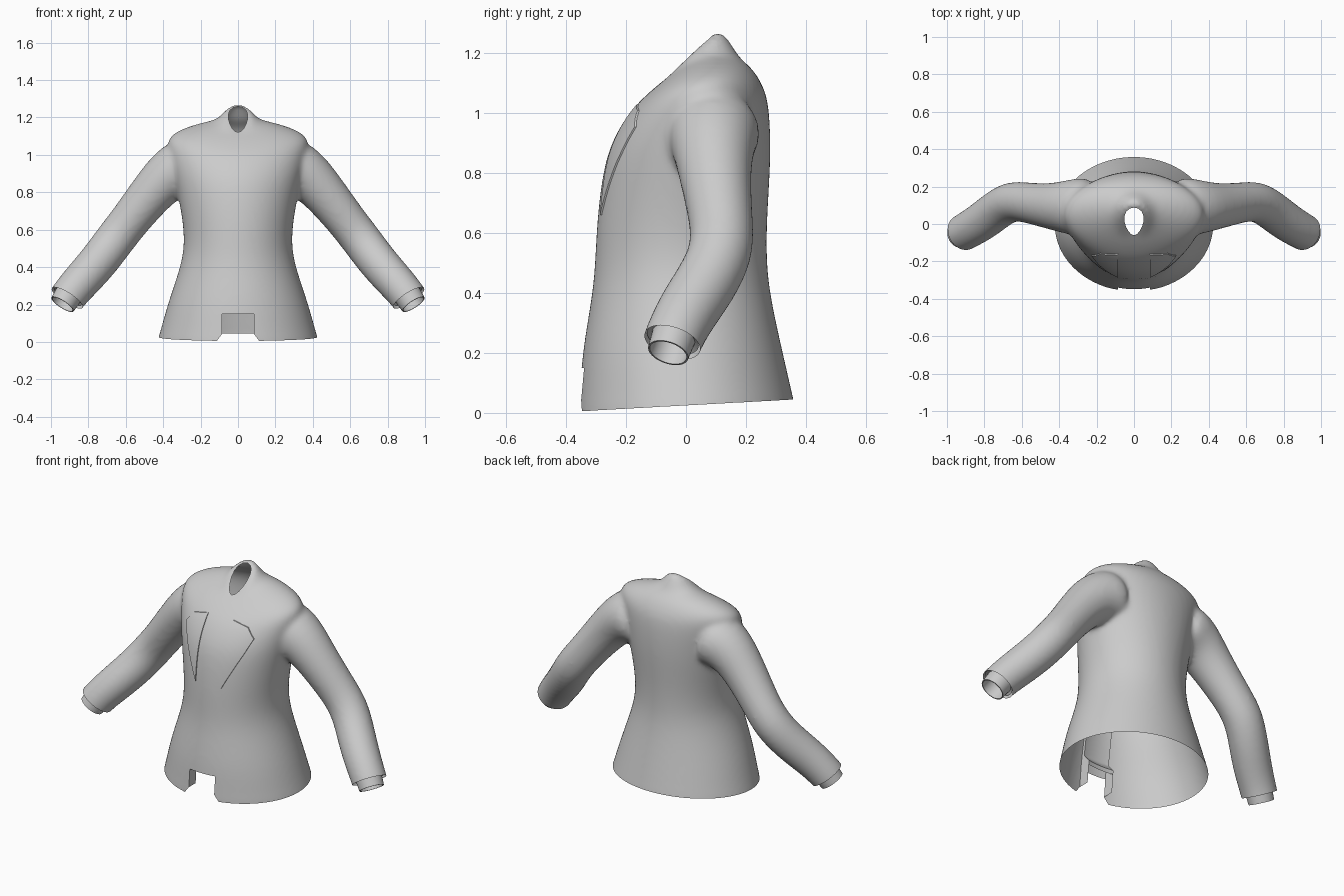
import bpy, bmesh, math
from mathutils import Vector

cube = bpy.data.objects.get("Cube")
if cube:
    bpy.data.objects.remove(cube)

cloth = bpy.data.materials.new("grey cloth")
cloth.use_nodes = True
grey = (0.6, 0.6, 0.6, 1)
cloth.diffuse_color = grey
cloth.node_tree.nodes["Principled BSDF"].inputs["Base Color"].default_value = grey

SIDES = 32
ANGLES = [2 * math.pi * i / SIDES for i in range(SIDES)]


def loft(bm, rings, caps=True):
    """Skin a list of point rings."""
    loops = [[bm.verts.new(p) for p in ring] for ring in rings]
    for a, b in zip(loops, loops[1:]):
        for i in range(SIDES):
            j = (i + 1) % SIDES
            bm.faces.new((a[i], a[j], b[j], b[i]))
    if caps:
        bm.faces.new(loops[0])
        bm.faces.new(loops[-1])


def circle(centre, direction, radius):
    turn = direction.to_track_quat('Z', 'Y')
    return [centre + turn @ Vector((radius * math.cos(a), radius * math.sin(a), 0)) for a in ANGLES]


def mirrored(rings, side):
    return [[Vector((p.x * side, p.y, p.z)) for p in ring] for ring in rings]


def add_object(name, bm):
    mesh = bpy.data.meshes.new(name)
    bm.to_mesh(mesh)
    bm.free()
    mesh.materials.append(cloth)
    obj = bpy.data.objects.new(name, mesh)
    bpy.context.collection.objects.link(obj)
    return obj


def smooth(obj, angle):
    bpy.ops.object.select_all(action='DESELECT')
    obj.select_set(True)
    bpy.context.view_layer.objects.active = obj
    bpy.ops.object.shade_smooth_by_angle(angle=math.radians(angle))


def slice_faces(bm, faces, point, normal, **clear):
    geom = set(faces)
    for f in faces:
        geom.update(f.edges)
        geom.update(f.verts)
    bmesh.ops.bisect_plane(bm, geom=list(geom), plane_co=point, plane_no=normal.normalized(),
                           dist=0.0005, **clear)


def cut_outline(bm, outline, up, near):
    """Cut a convex counter-clockwise outline into nearby faces; return those inside."""
    planes = []
    for (ax, au), (bx, bu) in zip(outline, outline[1:] + outline[:1]):
        point, normal = Vector((ax, 0, 0)), Vector((bu - au, 0, 0))
        point[up], normal[up] = au, ax - bx
        planes.append((point, normal))
        slice_faces(bm, [f for f in bm.faces if near(f.calc_center_median())], point, normal)
    return [f for f in bm.faces if near(f.calc_center_median()) and
            all((f.calc_center_median() - p).dot(n) < 0 for p, n in planes)]


def raise_faces(bm, faces, shift):
    """Extrude faces and move them along y."""
    new = bmesh.ops.extrude_face_region(bm, geom=faces)["geom"]
    for v in new:
        if isinstance(v, bmesh.types.BMVert):
            v.co.y += shift(v.co.z)


# Torso sections: half width, front y, front z, back y, back z, side lift
torso = [
    (.465, -.38, -.10, .39, -.08, 0), (.425, -.36, .01, .362, .04, 0),
    (.38, -.35, .2, .325, .2, 0), (.308, -.312, .4, .28, .4, 0),
    (.287, -.304, .52, .27, .52, 0), (.297, -.298, .65, .272, .65, 0),
    (.325, -.28, .8, .282, .8, 0), (.35, -.253, .9, .284, .92, 0),
    (.375, -.195, 1.0, .277, 1.04, .01), (.38, -.14, 1.055, .255, 1.1, .02),
    (.285, -.1, 1.09, .222, 1.15, .025), (.175, -.08, 1.105, .19, 1.175, .03),
    (.11, -.075, 1.11, .172, 1.195, .03), (.075, -.072, 1.11, .118, 1.29, .01),
    (.04, -.03, 1.145, .08, 1.255, 0),
]
bm = bmesh.new()
rings = []
for hx, yf, zf, yb, zb, lift in torso:
    ring = []
    for a in ANGLES:
        t = (1 + math.sin(a)) / 2
        ring.append(Vector((hx * math.cos(a), yf + (yb - yf) * t,
                            zf + (zb - zf) * t + lift * math.cos(a) ** 2)))
    rings.append(ring)
loft(bm, rings)

# Sleeves: centre and radius down the arm
arm = [(.2, .09, .95, .175), (.345, .09, .925, .147), (.455, .095, .805, .12),
       (.57, .115, .66, .108), (.66, .125, .545, .11), (.74, .07, .435, .107),
       (.83, .0, .335, .104), (.915, -.047, .24, .098), (.975, -.08, .14, .097)]
points = [Vector(p[:3]) for p in arm]
sleeve = [circle(p, points[min(i + 1, len(arm) - 1)] - points[max(i - 1, 0)], arm[i][3])
          for i, p in enumerate(points)]
for side in (1, -1):
    loft(bm, mirrored(sleeve, side))
bmesh.ops.recalc_face_normals(bm, faces=bm.faces)
jacket = add_object("jacket", bm)

# Fuse torso and sleeves into one soft surface
jacket.modifiers.new("round", 'SUBSURF').levels = 2
fuse = jacket.modifiers.new("fuse", 'REMESH')
fuse.mode, fuse.voxel_size = 'VOXEL', 0.014
soften = jacket.modifiers.new("soften", 'SMOOTH')
soften.factor, soften.iterations = 0.5, 8
bpy.context.view_layer.update()
bm = bmesh.new()
bm.from_object(jacket, bpy.context.evaluated_depsgraph_get())
jacket.modifiers.clear()

# Open the hem and the sleeve ends
slice_faces(bm, bm.faces[:], (0, 0, .025), Vector((0, -.055, 1)), clear_inner=True)
wrist, wrist_dir = Vector((.915, -.047, .237)), Vector((.52, -.28, -.81)).normalized()
for side in (1, -1):
    ends = [f for f in bm.faces if f.calc_center_median().x * side > .7]
    scale = Vector((side, 1, 1))
    slice_faces(bm, ends, wrist * scale, wrist_dir * scale, clear_outer=True)

# Neck opening, narrower at the throat
hole = [(.062 * math.cos(a) * (.82 + .18 * math.sin(a)), .014 + .074 * math.sin(a))
        for a in ANGLES[::2]]
neck = cut_outline(bm, hole, 1, lambda c: abs(c.x) < .09 and -.09 < c.y < .12 and c.z > 1.04)
bmesh.ops.delete(bm, geom=neck, context='FACES')


def in_front(c):
    return c.y < -.06 and abs(c.x) < .27


# Raised lapels
lapel = [(.085, .62), (.19, .87), (.23, .95), (.18, 1.01), (.085, 1.03)]
for outline in (lapel, [(-x, z) for x, z in reversed(lapel)]):
    raise_faces(bm, cut_outline(bm, outline, 2, in_front), lambda z: -.006)

# Sunken shirt strip between the jacket edges
EDGE, SHIRT_HEM = .085, .15


def rectangle(low, high):
    return [(-EDGE, low), (EDGE, low), (EDGE, high), (-EDGE, high)]


def in_strip(face, top):
    c = face.calc_center_median()
    return c.y < -.06 and abs(c.x) < EDGE - .0005 and c.z < top


def strip_depth(z):
    return .008 + .012 * min(1, max(0, (.6 - z) / .4)) + min(.045, max(0, .22 - z))


for low, high in ((-.1, SHIRT_HEM), (SHIRT_HEM, 1.03)):
    cut_outline(bm, rectangle(low, high), 2, in_front)
raise_faces(bm, [f for f in bm.faces if in_strip(f, 1.03)], strip_depth)

# Open the gap below the shirt and trim the jacket's front corners
bmesh.ops.delete(bm, geom=[f for f in bm.faces if in_strip(f, SHIRT_HEM)], context='FACES')
corners = cut_outline(bm, [(-.125, -.01), (.125, -.01), (.08, .05), (-.08, .05)], 2, in_front)
bmesh.ops.delete(bm, geom=corners, context='FACES')
bmesh.ops.remove_doubles(bm, verts=bm.verts, dist=0.0008)
bm.to_mesh(jacket.data)
bm.free()
smooth(jacket, 40)

# Shirt cuffs inside the sleeve ends: offset along the arm and radius
profile = [(-.012, .09), (-.02, .074), (.045, .07), (.045, .064), (-.08, .062)]
cuff = [circle(wrist + wrist_dir * d, wrist_dir, r) for d, r in profile]
for name, side in (("left_cuff", 1), ("right_cuff", -1)):
    bm = bmesh.new()
    loft(bm, mirrored(cuff, side), caps=False)
    bmesh.ops.recalc_face_normals(bm, faces=bm.faces)
    smooth(add_object(name, bm), 40)
